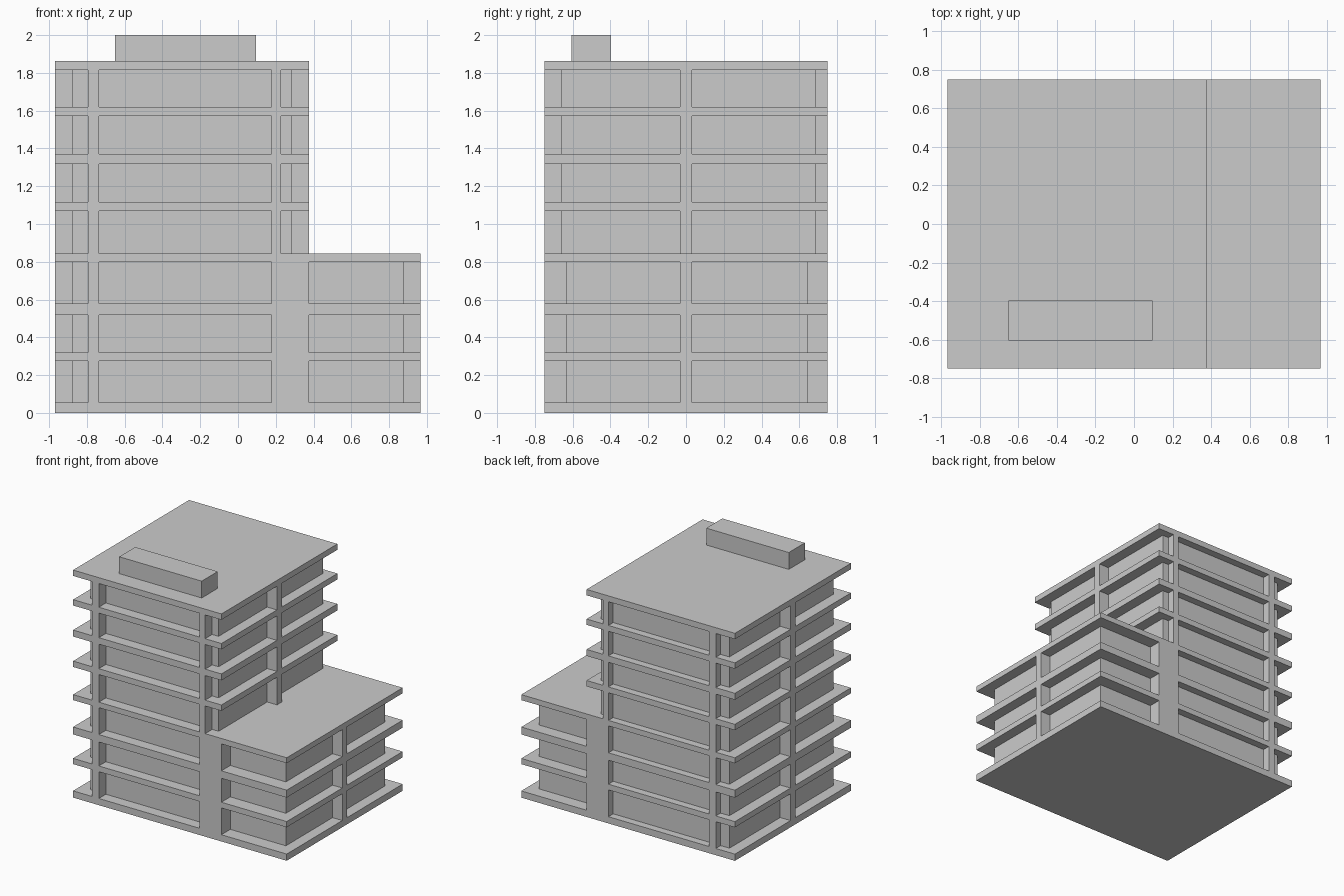
import bpy

if "Cube" in bpy.data.objects:
    bpy.data.objects.remove(bpy.data.objects["Cube"])

XL, XT, XR, Y = -0.968, 0.375, 0.966, 0.75   # left edge, tower edge, right edge, half depth
ROOF_LOW, ROOF = 0.843, 1.862


def box(name, x0, x1, y0, y1, z0, z1):
    bpy.ops.mesh.primitive_cube_add(
        size=1, location=((x0 + x1) / 2, (y0 + y1) / 2, (z0 + z1) / 2))
    ob = bpy.context.object
    ob.name = name
    ob.scale = (x1 - x0, y1 - y0, z1 - z0)
    return ob


# Floor slabs: wide ones for the podium levels, narrow ones for the tower
for z0, z1 in [(0, 0.055), (0.274, 0.321), (0.517, 0.578), (0.798, ROOF_LOW)]:
    box("podium_slab", XL, XR, -Y, Y, z0, z1)
for z0, z1 in [(1.069, 1.117), (1.318, 1.371), (1.572, 1.62), (1.814, ROOF)]:
    box("tower_slab", XL, XT, -Y, Y, z0, z1)

# Recessed walls
CX0, CX1, CY0, CY1 = -0.875, 0.286, -0.659, 0.688
box("tower_wall", CX0, CX1, CY0, CY1, 0.02, ROOF - 0.02)
PX1, PY0, PY1 = 0.878, -0.635, 0.645
box("podium_wall", 0.25, PX1, PY0, PY1, 0.02, ROOF_LOW - 0.02)

# Front and back piers, running from the slab edge to the wall
for side, y0, y1 in [("front", -Y, -0.62), ("back", 0.63, Y)]:
    box(side + "_left_pier", -0.795, -0.735, y0, y1, 0, ROOF - 0.01)
    box(side + "_right_pier", 0.177, 0.228, y0, y1, ROOF_LOW - 0.02, ROOF - 0.01)
    box(side + "_wide_pier", 0.177, XT, y0, y1, 0, ROOF_LOW - 0.01)

# Side piers
box("left_side_pier", XL, CX0 + 0.02, -0.031, 0.031, 0, ROOF - 0.01)
box("tower_side_pier", CX1 - 0.02, XT, -0.031, 0.031, ROOF_LOW - 0.02, ROOF - 0.01)
box("podium_side_pier", PX1 - 0.02, XR, -0.031, 0.031, 0, ROOF_LOW - 0.01)

# Rooftop plant room
box("roof_box", -0.652, 0.095, -0.605, -0.398, ROOF - 0.01, 2.0)
